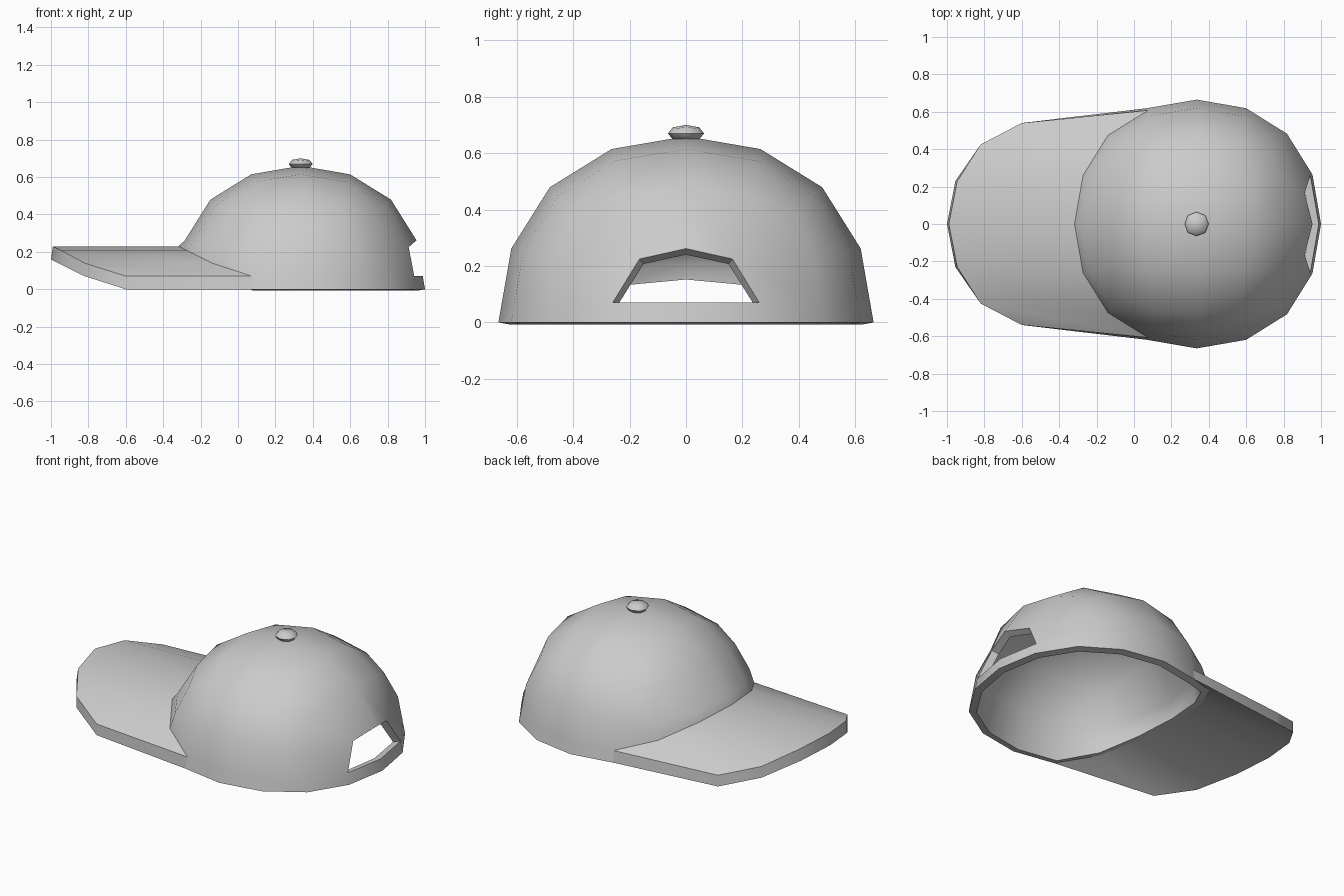
import bpy, bmesh
from mathutils import Vector

if "Cube" in bpy.data.objects:
    bpy.data.objects.remove(bpy.data.objects["Cube"])

CX, R, H, BAND, WALL = 0.335, 0.665, 0.66, 0.07, 0.044


def rounded_cube(name, levels, center, half):
    """Cube smoothed by subdivision, scaled to the given half sizes."""
    bpy.ops.mesh.primitive_cube_add(size=2)
    ob = bpy.context.object
    ob.name = name
    mod = ob.modifiers.new("round", 'SUBSURF')
    mod.levels = levels
    bpy.ops.object.modifier_apply(modifier=mod.name)
    top = max(v.co.z for v in ob.data.vertices)
    for v in ob.data.vertices:
        v.co = Vector(c + h * k / top for c, h, k in zip(center, half, v.co))
    return ob


def smooth(ob, angle):
    bpy.ops.object.select_all(action='DESELECT')
    ob.select_set(True)
    bpy.context.view_layer.objects.active = ob
    bpy.ops.object.shade_smooth_by_angle(angle=angle)


# Crown: upper half of a rounded cube with a loop for the lower band
crown = rounded_cube("crown", 2, (CX, 0, 0), (R, R, H))
bm = bmesh.new()
bm.from_mesh(crown.data)
bmesh.ops.delete(bm, geom=[v for v in bm.verts if v.co.z < -0.01], context='VERTS')
bmesh.ops.bisect_plane(bm, geom=bm.verts[:] + bm.edges[:] + bm.faces[:],
                       plane_co=(0, 0, BAND), plane_no=(0, 0, 1))

# Opening at the back above the strap
hole = [f for f in bm.faces
        if f.calc_center_median().x > CX + 0.45
        and abs(f.calc_center_median().y) < 0.2
        and BAND < f.calc_center_median().z < 0.25]
corners = {v for f in hole for v in f.verts if v.co.z > 0.15 and abs(v.co.y) > 0.1}
for v in corners:
    v.co.y = 0.165 if v.co.y > 0 else -0.165
    v.co.z = 0.225
bmesh.ops.delete(bm, geom=hole, context='FACES')

# Raise the front of the band to the arch of the brim
arch = [0.0, 0.07, 0.137, 0.16, 0.137, 0.07, 0.0]


def front_loop(z):
    vs = [v for v in bm.verts if abs(v.co.z - z) < 0.004 and v.co.x < 0.15]
    return sorted(vs, key=lambda v: v.co.y)


lower, upper = front_loop(0), front_loop(BAND)
for loop in (lower, upper):
    for v, h in zip(loop, arch):
        v.co.z += h
inner_low = [v.co.copy() for v in lower]
inner_top = [v.co.copy() for v in upper]
bm.to_mesh(crown.data)
bm.free()
mod = crown.modifiers.new("wall", 'SOLIDIFY')
mod.thickness = WALL
mod.offset = -1
mod.use_even_offset = True
bpy.context.view_layer.objects.active = crown
bpy.ops.object.modifier_apply(modifier=mod.name)
smooth(crown, 0.7)

# Brim: arched slab running from the crown to a rounded front edge
half = [(-0.6, -0.54), (-0.82, -0.425), (-0.955, -0.23), (-1.0, 0)]
outline = half + [(x, -y) for x, y in half[-2::-1]]
outer_low = [Vector((x, y, h)) for (x, y), h in zip(outline, arch)]
outer_top = [Vector((x + (0.01 if x < -0.9 else 0), y, h + BAND))
             for (x, y), h in zip(outline, arch)]
bm = bmesh.new()
rows = [[bm.verts.new(c) for c in row]
        for row in (inner_top, outer_top, outer_low, inner_low)]
for a, b in zip(rows, rows[1:]):
    for i in range(len(a) - 1):
        bm.faces.new((a[i], a[i + 1], b[i + 1], b[i]))
for i in (0, -1):
    bm.faces.new([r[i] for r in rows])
bmesh.ops.recalc_face_normals(bm, faces=bm.faces)
if max(bm.faces, key=lambda f: f.calc_center_median().z).normal.z < 0:
    bmesh.ops.reverse_faces(bm, faces=bm.faces)
mesh = bpy.data.meshes.new("brim")
bm.to_mesh(mesh)
bm.free()
brim = bpy.data.objects.new("brim", mesh)
bpy.context.collection.objects.link(brim)
smooth(brim, 0.7)

# Button on top
button = rounded_cube("top_button", 1, (CX, 0, 0.67), (0.064, 0.064, 0.03))
smooth(button, 1.2)
